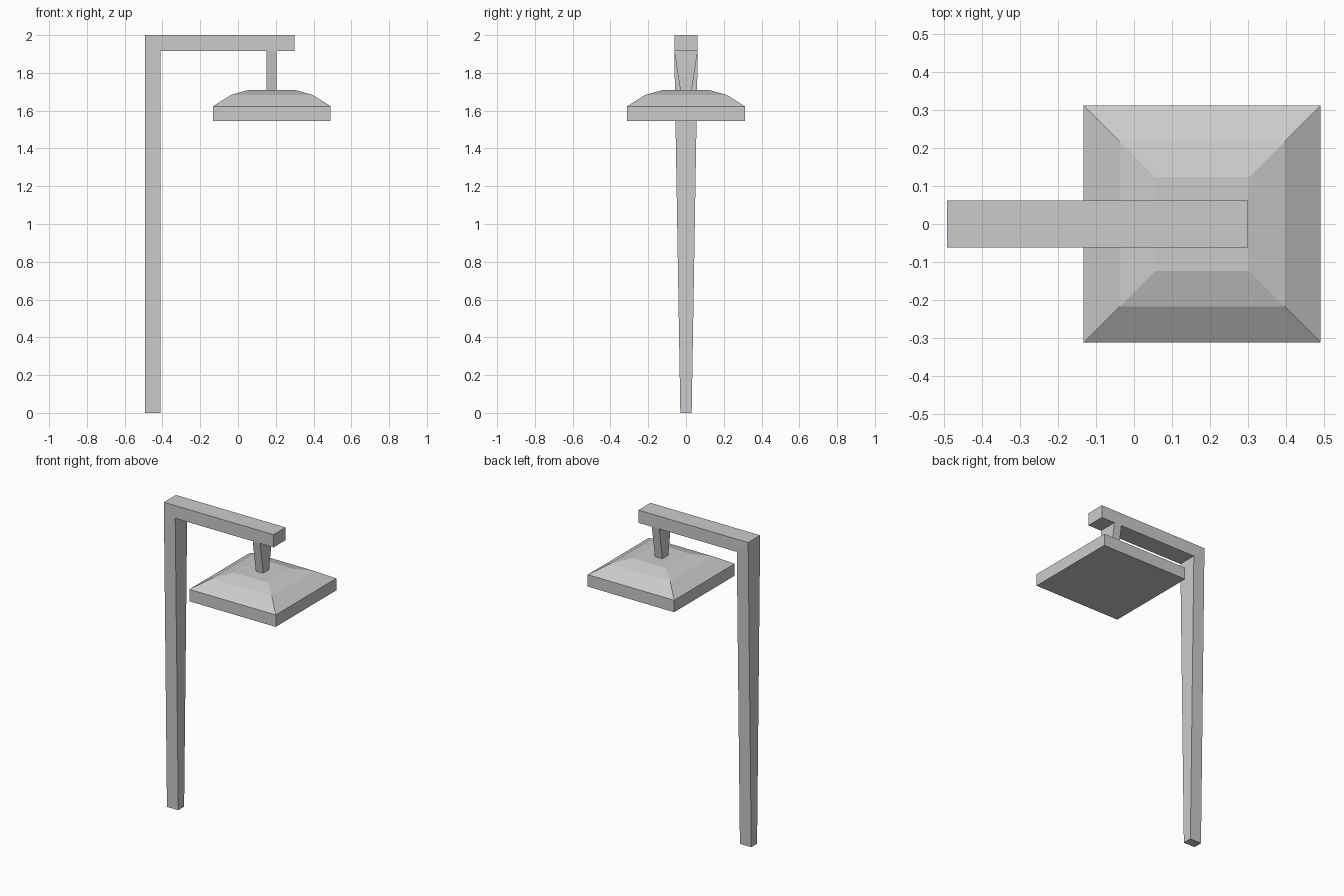
import bpy
import bmesh

if "Cube" in bpy.data.objects:
    bpy.data.objects.remove(bpy.data.objects["Cube"])


def loft(name, rings):
    """Skin a list of four-point rings and cap both ends."""
    bm = bmesh.new()
    loops = [[bm.verts.new(p) for p in ring] for ring in rings]
    for a, b in zip(loops, loops[1:]):
        for i in range(4):
            j = (i + 1) % 4
            bm.faces.new((a[i], a[j], b[j], b[i]))
    bm.faces.new(loops[0])
    bm.faces.new(loops[-1])
    bmesh.ops.recalc_face_normals(bm, faces=bm.faces)
    mesh = bpy.data.meshes.new(name)
    bm.to_mesh(mesh)
    bm.free()
    obj = bpy.data.objects.new(name, mesh)
    bpy.context.collection.objects.link(obj)
    return obj


def bar_ring(p, q, w):
    """Ring spanning two (x, z) points, with half width w in y."""
    return [(p[0], -w, p[1]), (q[0], -w, q[1]), (q[0], w, q[1]), (p[0], w, p[1])]


# Tapered post bending through a mitred corner into the arm
loft("post_and_arm", [
    bar_ring((-0.492, 0), (-0.41, 0), 0.03),
    bar_ring((-0.492, 2), (-0.41, 1.917), 0.062),
    bar_ring((0.30, 2), (0.30, 1.917), 0.062),
])

# Tapered hanger between arm and shade
loft("hanger", [
    bar_ring((0.15, 1.708), (0.203, 1.708), 0.03),
    bar_ring((0.15, 1.917), (0.203, 1.917), 0.062),
])

# Square shade: straight rim, then two slopes to a flat top
shade_x = 0.179
loft("lamp_shade", [
    [(shade_x + sx * h, sy * h, z) for sx, sy in ((-1, -1), (1, -1), (1, 1), (-1, 1))]
    for h, z in ((0.312, 1.545), (0.312, 1.623), (0.217, 1.683), (0.123, 1.71))
])
